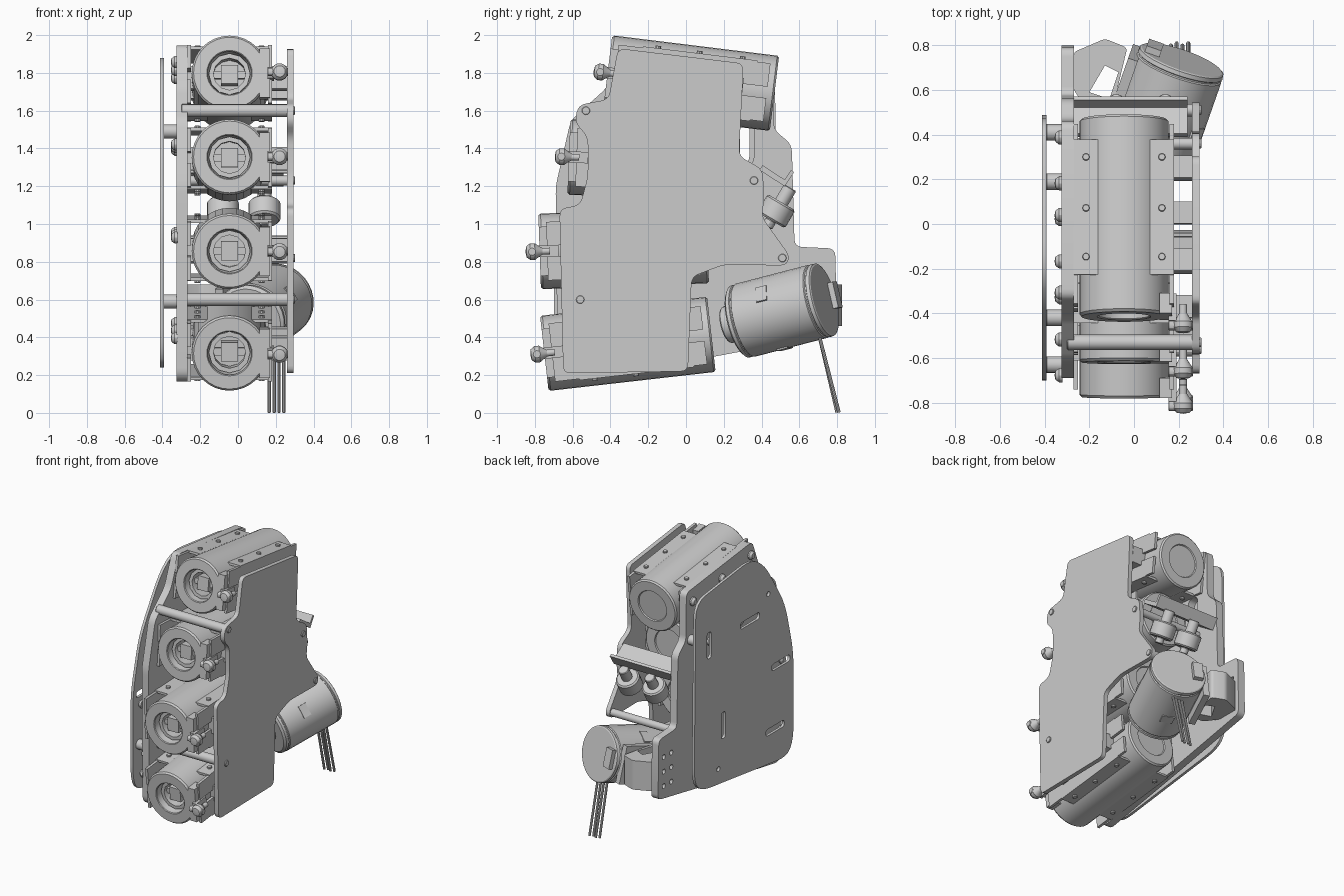
import bpy, bmesh
from math import sin, cos, pi, radians
from mathutils import Vector, Matrix

if "Cube" in bpy.data.objects:
    bpy.data.objects.remove(bpy.data.objects["Cube"])


def finish(name, bm, mat=None):
    bmesh.ops.recalc_face_normals(bm, faces=bm.faces)
    me = bpy.data.meshes.new(name)
    bm.to_mesh(me)
    bm.free()
    ob = bpy.data.objects.new(name, me)
    bpy.context.collection.objects.link(ob)
    if mat:
        ob.matrix_world = mat
    return ob


def lathe(name, a, b, profile, seg=24):
    """Revolve (radius, distance) points about the axis a -> b."""
    a, b = Vector(a), Vector(b)
    bm = bmesh.new()
    rings = []
    for r, t in profile:
        n = 1 if r == 0 else seg
        rings.append([bm.verts.new((r * cos(2 * pi * i / seg), r * sin(2 * pi * i / seg), t)) for i in range(n)])
    for p, q in zip(rings, rings[1:]):
        for i in range(seg):
            j = (i + 1) % seg
            f = [p[i % len(p)], p[j % len(p)], q[j % len(q)], q[i % len(q)]]
            bm.faces.new(list(dict.fromkeys(f)))
    rot = Vector((0, 0, 1)).rotation_difference(b - a).to_matrix().to_4x4()
    return finish(name, bm, Matrix.Translation(a) @ rot)


def rod(name, a, b, r, seg=16):
    L = (Vector(b) - Vector(a)).length
    c = min(r, L) * 0.12
    return lathe(name, a, b, [(0, 0), (r - c, 0), (r, c), (r, L - c), (r - c, L), (0, L)], seg)


def box(name, lo, hi, mat=None):
    bm = bmesh.new()
    bmesh.ops.create_cube(bm, size=1)
    lo, hi = Vector(lo), Vector(hi)
    for v in bm.verts:
        v.co = Vector([(lo[i] + hi[i]) / 2 + v.co[i] * (hi[i] - lo[i]) for i in range(3)])
    return finish(name, bm, mat)


def rounded(pts, r):
    out = []
    for i, p in enumerate(pts):
        p, a, b = Vector(p), Vector(pts[i - 1]), Vector(pts[(i + 1) % len(pts)])
        s = p + (a - p).normalized() * min(r, (a - p).length * 0.45)
        e = p + (b - p).normalized() * min(r, (b - p).length * 0.45)
        out += [s * (1 - t) ** 2 + p * 2 * t * (1 - t) + e * t * t for t in (0, .25, .5, .75, 1)]
    return out


def slot(y, z, ly, lz):
    h, k = ly / 2, lz / 2
    return rounded([(y - h, z - k), (y + h, z - k), (y + h, z + k), (y - h, z + k)], min(h, k))


def plate(name, pts, lo, hi, r=0.04, holes=(), upright=True):
    """Flat panel from an outline with cut-outs; upright panels lie in the y-z plane."""
    cu = bpy.data.curves.new(name, 'CURVE')
    cu.dimensions, cu.fill_mode, cu.extrude = '2D', 'BOTH', (hi - lo) / 2
    for loop in [rounded(pts, r), *holes]:
        s = cu.splines.new('POLY')
        s.points.add(len(loop) - 1)
        for q, p in zip(s.points, loop):
            q.co = (p[0], p[1], 0, 1)
        s.use_cyclic_u = True
    ob = bpy.data.objects.new(name, cu)
    bpy.context.collection.objects.link(ob)
    m = (lo + hi) / 2
    if upright:
        ob.rotation_euler, ob.location = (pi / 2, 0, pi / 2), (m, 0, 0)
    else:
        ob.location = (0, 0, m)
    bpy.ops.object.select_all(action='DESELECT')
    bpy.context.view_layer.objects.active = ob
    ob.select_set(True)
    bpy.ops.object.convert(target='MESH')


# right side plate
plate("right_plate", [(-.36, 1.93), (.305, 1.85), (.28, 1.36), (.405, 1.29), (.415, 1.13), (.40, 1.04),
      (.55, .83), (.53, .78), (.2, .785), (.03, .72), (.01, .22), (-.65, .21), (-.67, 1.08),
      (-.56, 1.10), (-.52, 1.25), (-.52, 1.46), (-.59, 1.54), (-.57, 1.63), (-.41, 1.66)], .26, .293)
# left frame with rear arm that carries the motor
bolt_holes = [slot(y, z, .035, .035) for y in (.64, .73) for z in (.5, .61, .72)]
plate("left_frame", [(-.33, 1.95), (.46, 1.86), (.465, 1.5), (.56, 1.42), (.575, .88), (.79, .87), (.80, .42),
      (.16, .30), (-.63, .16), (-.68, .2), (-.69, 1.2), (-.61, 1.55), (-.42, 1.72)], -.325, -.268,
      holes=bolt_holes + [slot(.31, 1.43, .1, .24)])
# thin outer cover with slots
plate("left_cover", [(.47, 1.81), (-.2, 1.89), (-.36, 1.78), (-.6, 1.4), (-.70, 1.0), (-.70, .33),
      (-.62, .23), (.40, .36), (.49, .45)], -.412, -.392, .12,
      [slot(-.18, 1.43, .23, .05), slot(-.55, .97, .22, .05), slot(-.48, .5, .22, .05),
       slot(.14, .76, .05, .2), slot(.31, 1.43, .05, .2), slot(.2, .45, .035, .035), slot(-.4, 1.55, .035, .035)])
for y, z in [(-.42, .59), (-.42, 1.49), (.41, 1.49), (.19, .59), (-.63, .59)]:
    rod("standoff", (-.395, y, z), (-.32, y, z), .037)

# four launch tubes, fanned out, with rails, hook and inner nozzle
for y, z, tilt in [(-.415, 1.80, -7), (-.62, 1.355, -2.3), (-.775, .855, 2), (-.75, .315, 6.5)]:
    M = Matrix.Translation((-.045, y, z)) @ Matrix.Rotation(radians(tilt), 4, 'X')
    at = lambda *p: M @ Vector(p)
    L = .89
    lathe("tube", at(0, 0, 0), at(0, 1, 0), [(0, .17), (.09, .17), (.09, .12), (.115, .06), (.115, .005), (.12, 0),
          (.19, 0), (.2, .012), (.2, L - .01), (.19, L), (.12, L), (.115, L - .008), (0, L - .008)], 32)
    lathe("nozzle_ring", at(0, .05, 0), at(0, 1, 0), [(.085, .1), (.085, 0), (.11, 0), (.11, .1)], 12)
    box("nozzle_core", (-.045, .06, -.05), (.045, .16, .05), M)
    box("nozzle_bar", (-.09, .08, -.02), (.09, .12, .02), M)
    for s in (1, -1):
        for k in (1, -1):
            zs = lambda p, q: sorted((k * p, k * q))
            xs = lambda p, q: sorted((s * p, s * q))
            (x0, x1), (z0, z1) = xs(.11, .225), zs(.145, .162)
            box("rail_flange", (x0, .17, z0), (x1, .78, z1), M)
            (x0, x1), (z0, z1) = xs(.205, .225), zs(.03, .155)
            box("rail_web", (x0, .04, z0), (x1, .85, z1), M)
            for t in (.25, .47, .7):
                rod("rail_screw", at(s * .17, t, k * .15), at(s * .17, t, k * .175), .016, 10)
        for t in (.2, .62):
            x0, x1 = (.19, .307) if s > 0 else (-.225, -.18)
            box("tube_mount", (x0, t, -.06), (x1, t + .1, .06), M)
    box("hook_arm", (.2, -.02, -.03), (.235, .1, .03), M)
    box("hook_bracket", (.16, .0, -.13), (.215, .09, .13), M)
    rod("hook_pin", at(.2, -.04, 0), at(.31, -.04, 0), .022, 12)
    lathe("hook_ball", at(.265, -.075, 0), at(.265, .1, 0), [(0, 0), (.03, .005), (.045, .025), (.045, .05),
          (.03, .07), (.018, .09), (.018, .13), (0, .13)], 14)
    for t in (.1, .45, .8):
        c = at(0, t, .07)
        lathe("frame_bolt", (-.32, c.y, c.z), (-1, c.y, c.z), [(0, 0), (.032, 0), (.032, .015), (.02, .032), (0, .036)], 12)

# cross bars between the two side plates
for y, z, r in [(-.53, 1.6, .034), (-.56, .6, .034), (.51, .82, .028), (.36, 1.23, .026)]:
    rod("cross_bar", (-.3, y, z), (.275, y, z), r)
    rod("bar_screw", (.28, y, z), (.302, y, z), .022, 12)

# rear bracket with two small tilted motors
R = Matrix.Translation((0, .45, 1.27)) @ Matrix.Rotation(radians(-33), 4, 'X')
box("rear_bracket", (-.27, -.06, -.02), (.24, .10, .01), R)
box("rear_bracket_lip", (-.27, .08, -.02), (.24, .10, .07), R)
axis = Vector((0, .5, .85)).normalized()
for x in (-.08, .14):
    c = Vector((x, .45, 1.02))
    rod("small_motor", c, c + axis * .11, .085, 20)
    rod("small_motor_shaft", c + axis * .1, c + axis * .2, .038, 14)
    rod("small_motor_boss", c - axis * .04, c, .03, 12)

# large skewed motor at the rear
end = Vector((.215, .735, .6))
d = Vector((.35, 1, .26)).normalized()
start = end - d * .5
lathe("rear_motor", start, end, [(0, 0), (.18, 0), (.197, .012), (.197, .03), (.192, .034), (.192, .04), (.2, .044),
      (.2, .46), (.193, .465), (.193, .472), (.2, .476), (.198, .495), (.19, .5), (0, .5)], 32)
rod("rear_motor_neck", start - d * .07, start, .1, 20)
side = d.cross(Vector((0, 0, 1))).normalized()
up = side.cross(d)
F = Matrix((side, d, up)).transposed().to_4x4()
F.translation = start
for t, ang in [(.22, 60), (.22, -35), (.22, 180)]:
    box("motor_port", (-.045, t - .03, .19), (.045, t + .03, .203), F @ Matrix.Rotation(radians(ang), 4, 'Y'))

# motor bracket with open middle, plus clamp plate
plate("motor_bracket", [(-.27, .60), (-.27, .77), (-.13, .83), (-.03, .79), (-.10, .50), (-.2, .50)], .46, .68, .02,
      [[(-.2, .59), (-.13, .71), (-.07, .68), (-.11, .56)]], upright=False)
box("motor_clamp", (-.23, .16, -.14), (-.185, .46, .14), F)
box("motor_tab", (-.17, .46, -.05), (-.1, .53, .09), F)
for i in range(4):
    x = .165 + i * .026
    rod("motor_wire", (x, .70, .43), (x, .80 + .01 * (i % 2), .002), .009, 8)

# smooth the round parts, keep edges sharp
bpy.ops.object.select_all(action='SELECT')
bpy.context.view_layer.objects.active = bpy.context.selected_objects[0]
bpy.ops.object.shade_smooth_by_angle(angle=radians(30))
